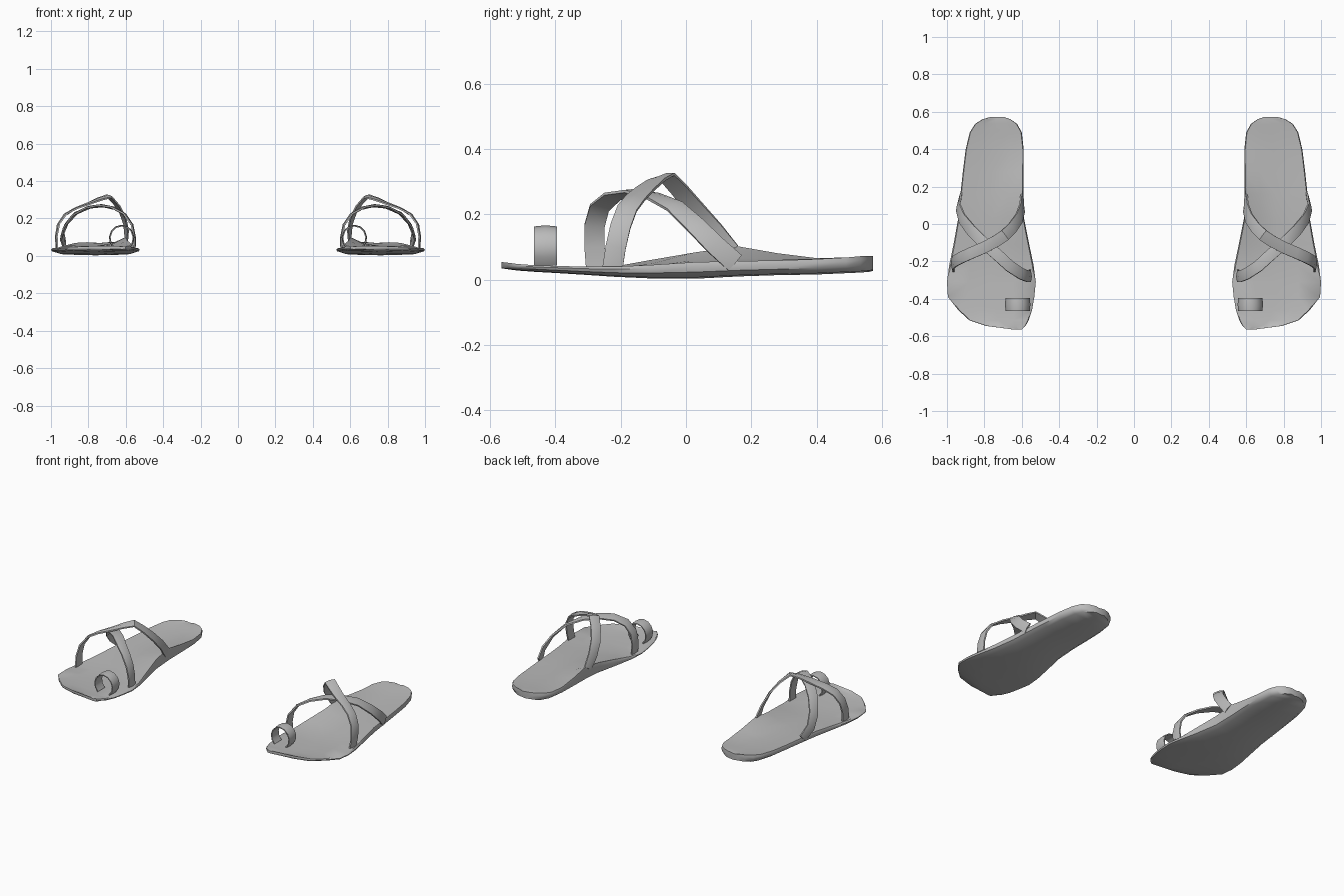
import bpy, bmesh, math
from mathutils import Vector

grey = bpy.data.materials.new("grey leather")
grey.diffuse_color = (0.5, 0.5, 0.5, 1)


def finish(name, rings, side):
    """Skin closed rings into a capped solid, mirrored in x when side is -1."""
    bm = bmesh.new()
    rows = [[bm.verts.new((side * x, y, z)) for x, y, z in r] for r in rings]
    n = len(rows[0])
    for a, b in zip(rows, rows[1:]):
        for i in range(n):
            j = (i + 1) % n
            bm.faces.new((a[i], a[j], b[j], b[i]))
    bm.faces.new(rows[0])
    bm.faces.new(rows[-1])
    bmesh.ops.recalc_face_normals(bm, faces=bm.faces)
    mesh = bpy.data.meshes.new(name)
    bm.to_mesh(mesh)
    bm.free()
    mesh.materials.append(grey)
    ob = bpy.data.objects.new(name, mesh)
    bpy.context.collection.objects.link(ob)
    bpy.ops.object.select_all(action='DESELECT')
    ob.select_set(True)
    bpy.context.view_layer.objects.active = ob
    bpy.ops.object.shade_smooth_by_angle(angle=math.radians(45))


# Sole stations: y, inner x, outer x, bottom z, top z, arch lift on the inner rim
STATIONS = [
    (-0.565, 0.60, 0.64, 0.035, 0.054, 0), (-0.545, 0.58, 0.79, 0.032, 0.052, 0),
    (-0.515, 0.563, 0.88, 0.028, 0.048, 0), (-0.46, 0.545, 0.94, 0.024, 0.044, 0),
    (-0.39, 0.533, 0.995, 0.020, 0.042, 0), (-0.31, 0.525, 1.0, 0.015, 0.040, 0),
    (-0.22, 0.537, 0.988, 0.009, 0.040, 0), (-0.11, 0.56, 0.965, 0.004, 0.045, 0.015),
    (0.03, 0.588, 0.94, 0.003, 0.054, 0.030), (0.16, 0.592, 0.928, 0.010, 0.057, 0.045),
    (0.28, 0.59, 0.915, 0.014, 0.059, 0.022), (0.40, 0.59, 0.90, 0.016, 0.063, 0.003),
    (0.49, 0.60, 0.878, 0.020, 0.068, 0), (0.535, 0.625, 0.85, 0.022, 0.072, 0),
    (0.56, 0.66, 0.81, 0.024, 0.073, 0), (0.573, 0.70, 0.765, 0.027, 0.072, 0),
]


def sole(side, label):
    rings = []
    for y, a, b, zb, zt, lift in STATIONS:
        w, h = b - a, zt - zb
        rings.append([
            (a + 0.08 * w, y, zb + 0.08 * h), (a + 0.5 * w, y, zb), (b - 0.08 * w, y, zb + 0.08 * h),
            (b - 0.01 * w, y, zb + 0.4 * h), (b, y, zb + 0.75 * h), (b - 0.015 * w, y, zt),
            (b - 0.25 * w, y, zt - 0.004), (a + 0.5 * w, y, zt - 0.004),
            (a + 0.25 * w, y, zt + 0.2 * lift),
            (a + 0.015 * w, y, zt + lift), (a, y, zb + 0.75 * h + 0.7 * lift),
            (a + 0.01 * w, y, zb + 0.4 * h)])
    finish(label + " sole", rings, side)


def strap(name, side, path, width, thick, axis):
    """Flat band along path, its face turned away from the foot axis (x, z)."""
    pts = [Vector(p) for p in path]
    rings = []
    for i, p in enumerate(pts):
        t = (pts[min(i + 1, len(pts) - 1)] - pts[max(i - 1, 0)]).normalized()
        out = Vector((p.x - axis[0], 0, p.z - axis[1]))
        across = t.cross(out).normalized()
        n = across.cross(t).normalized()
        w, h = across * width / 2, n * thick / 2
        rings.append([p - w - h * 0.6, p + w - h * 0.6, p + w + h * 0.6,
                      p + h * 1.3, p - w + h * 0.6])
    finish(name, rings, side)


# Strap from inner front over the instep to outer rear
FRONT_STRAP = [(0.556, -0.275, 0.035), (0.555, -0.28, 0.10), (0.568, -0.28, 0.165),
               (0.605, -0.265, 0.22), (0.665, -0.225, 0.255), (0.73, -0.165, 0.268),
               (0.80, -0.105, 0.258), (0.87, -0.035, 0.225), (0.92, 0.03, 0.165),
               (0.94, 0.09, 0.105), (0.925, 0.15, 0.052)]
# Strap from outer front, crossing over it, to inner rear
REAR_STRAP = [(0.965, -0.225, 0.035), (0.97, -0.215, 0.10), (0.96, -0.20, 0.165),
              (0.925, -0.18, 0.218), (0.87, -0.155, 0.25), (0.80, -0.125, 0.278),
              (0.735, -0.09, 0.305), (0.69, -0.06, 0.318), (0.65, -0.02, 0.275),
              (0.615, 0.03, 0.215), (0.598, 0.085, 0.15), (0.598, 0.135, 0.085)]

for side, label in ((1, "right"), (-1, "left")):
    sole(side, label)
    strap(label + " front strap", side, FRONT_STRAP, 0.062, 0.014, (0.76, 0.04))
    strap(label + " rear strap", side, REAR_STRAP, 0.062, 0.014, (0.77, 0.04))
    # Toe loop
    loop = [(0.622 + 0.062 * math.cos(a), -0.43, 0.095 + 0.065 * math.sin(a))
            for a in (math.radians(-50 + 28 * k) for k in range(11))]
    strap(label + " toe loop", side, loop, 0.07, 0.01, (0.622, 0.095))
